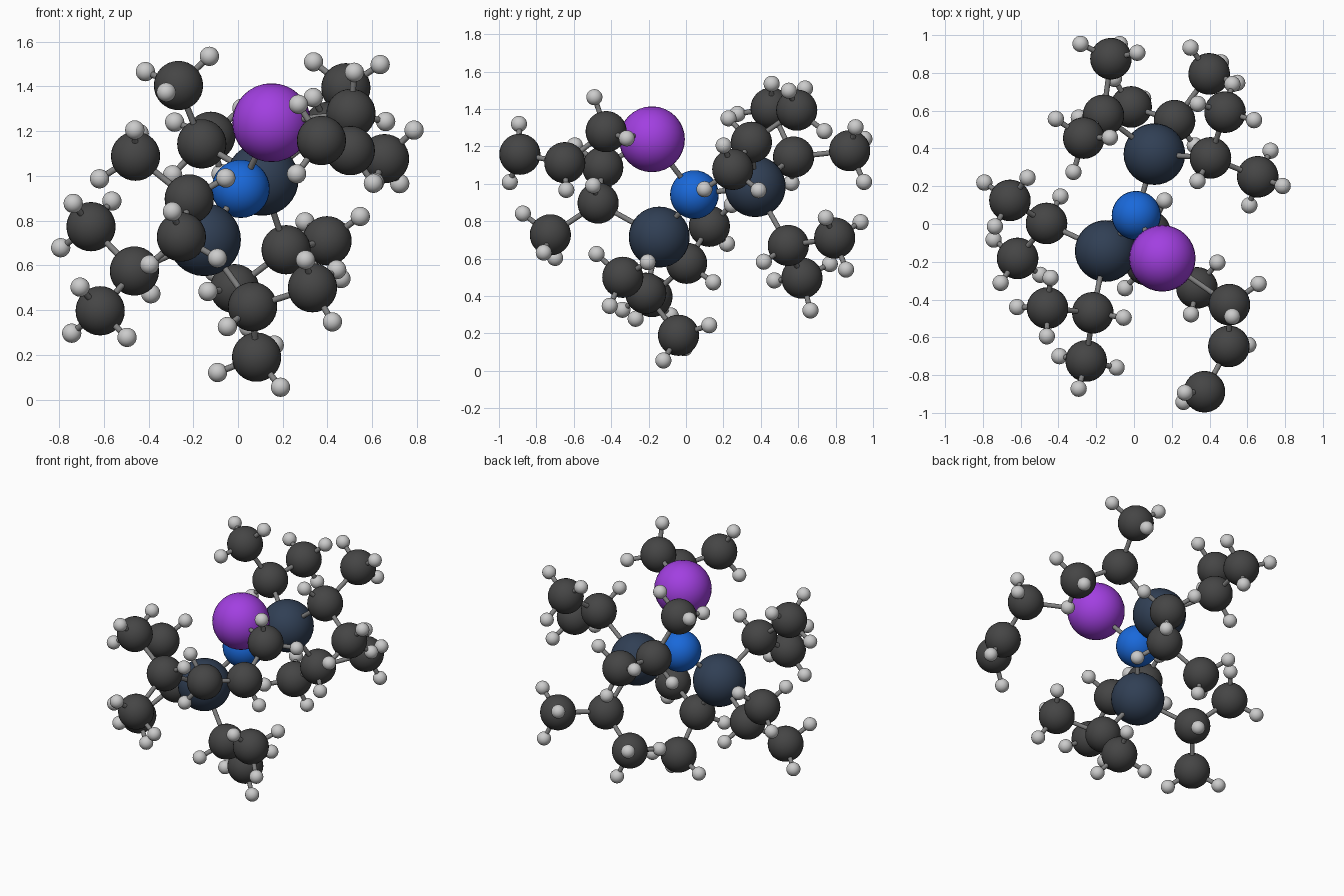
import bpy, math
from mathutils import Vector as V, Quaternion

if "Cube" in bpy.data.objects:
    bpy.data.objects.remove(bpy.data.objects["Cube"])

def material(name, rgb):
    m = bpy.data.materials.new(name)
    m.diffuse_color = (*rgb, 1)
    m.use_nodes = True
    m.node_tree.nodes["Principled BSDF"].inputs["Base Color"].default_value = m.diffuse_color
    return m

def finish(name, mat):
    ob = bpy.context.object
    ob.name = name
    bpy.ops.object.shade_smooth_by_angle()
    ob.data.materials.append(mat)
    return ob

def master_ball(name, r, rgb):
    bpy.ops.mesh.primitive_uv_sphere_add(segments=32, ring_count=16, radius=r)
    ob = finish(name, material(name, rgb))
    mesh = ob.data
    bpy.data.objects.remove(ob)
    return mesh

balls = {
    "carbon": master_ball("carbon", .110, (.06, .06, .06)),
    "hydrogen": master_ball("hydrogen", .043, (.6, .6, .6)),
    "silicon": master_ball("silicon", .163, (.03, .05, .09)),
    "nitrogen": master_ball("nitrogen", .130, (.01, .14, .7)),
    "potassium": master_ball("potassium", .176, (.36, .05, .75)),
}
bpy.ops.mesh.primitive_cylinder_add(vertices=16, radius=.014, depth=1)
rod = finish("rod", material("bond_grey", (.22, .22, .22)))
rod_mesh = rod.data
bpy.data.objects.remove(rod)

def atom(kind, p):
    ob = bpy.data.objects.new(kind + "_ball", balls[kind])
    ob.location = p
    bpy.context.collection.objects.link(ob)
    return V(p)

def bond(a, b):
    ob = bpy.data.objects.new("bond_rod", rod_mesh)
    ob.location = (a + b) / 2
    ob.rotation_euler = (b - a).to_track_quat('Z', 'Y').to_euler()
    ob.scale.z = (b - a).length
    bpy.context.collection.objects.link(ob)

def grow(parent, kind, p):
    p = atom(kind, p)
    bond(parent, p)
    return p

CH = .19

def methyl(parent, p, hint):
    """Carbon with three hydrogens, the first turned towards hint."""
    c = grow(parent, "carbon", p)
    u = (c - parent).normalized()
    d = V(hint) - c
    side = (d - u * d.dot(u)).normalized()
    for k in range(3):
        s = Quaternion(u, k * math.tau / 3) @ side
        grow(c, "hydrogen", c + (u / 3 + s * .943) * CH)

def isopropyl(si, p, *methyls):
    c = grow(si, "carbon", p)
    total = (si - c).normalized()
    for m, hint in methyls:
        methyl(c, m, hint)
        total += (V(m) - c).normalized()
    grow(c, "hydrogen", c - total.normalized() * CH)

# core
n = atom("nitrogen", (.012, .045, .942))
k = grow(n, "potassium", (.15, -.182, 1.238))
si_a = grow(n, "silicon", (-.15, -.143, .715))
si_b = grow(n, "silicon", (.108, .37, .985))

# branches of the lower silicon
isopropyl(si_a, (-.218, -.47, .897),
          ((-.458, -.445, 1.088), (-.62, -.44, .983)),
          ((-.253, -.725, .727), (-.293, -.875, .833)))
isopropyl(si_a, (-.463, .003, .575),
          ((-.657, .125, .773), (-.793, .22, .675)),
          ((-.616, -.182, .397), (-.704, -.31, .51)))
isopropyl(si_a, (.065, -.215, .415),
          ((.083, -.04, .19), (.186, -.11, .052)),
          ((.333, -.338, .5), (.315, -.48, .625)))

# branches of the rear silicon
isopropyl(si_b, (.405, .35, 1.222),
          ((.482, .592, 1.394), (.333, .628, 1.505)),
          ((.655, .25, 1.077), (.79, .2, 1.207)))
isopropyl(si_b, (-.162, .575, 1.143),
          ((-.266, .455, 1.404), (-.32, .28, 1.377)),
          ((-.122, .875, 1.177), (-.28, .958, 1.24)))
isopropyl(si_b, (.215, .547, .67),
          ((.398, .795, .71), (.548, .746, .82)),
          ((-.015, .62, .496), (.04, .666, .323)))

# three-carbon chain on the purple ball
c1 = grow(k, "carbon", (.505, -.427, 1.279))
c2 = grow(c1, "carbon", (.502, -.648, 1.113))
c3 = grow(c2, "carbon", (.373, -.888, 1.158))
for c, h in ((c1, (.66, -.317, 1.243)), (c1, (.52, -.49, 1.463)),
             (c2, (.605, -.64, .967)),
             (c3, (.27, -.893, 1.32)), (c3, (.262, -.942, 1.009))):
    grow(c, "hydrogen", h)
